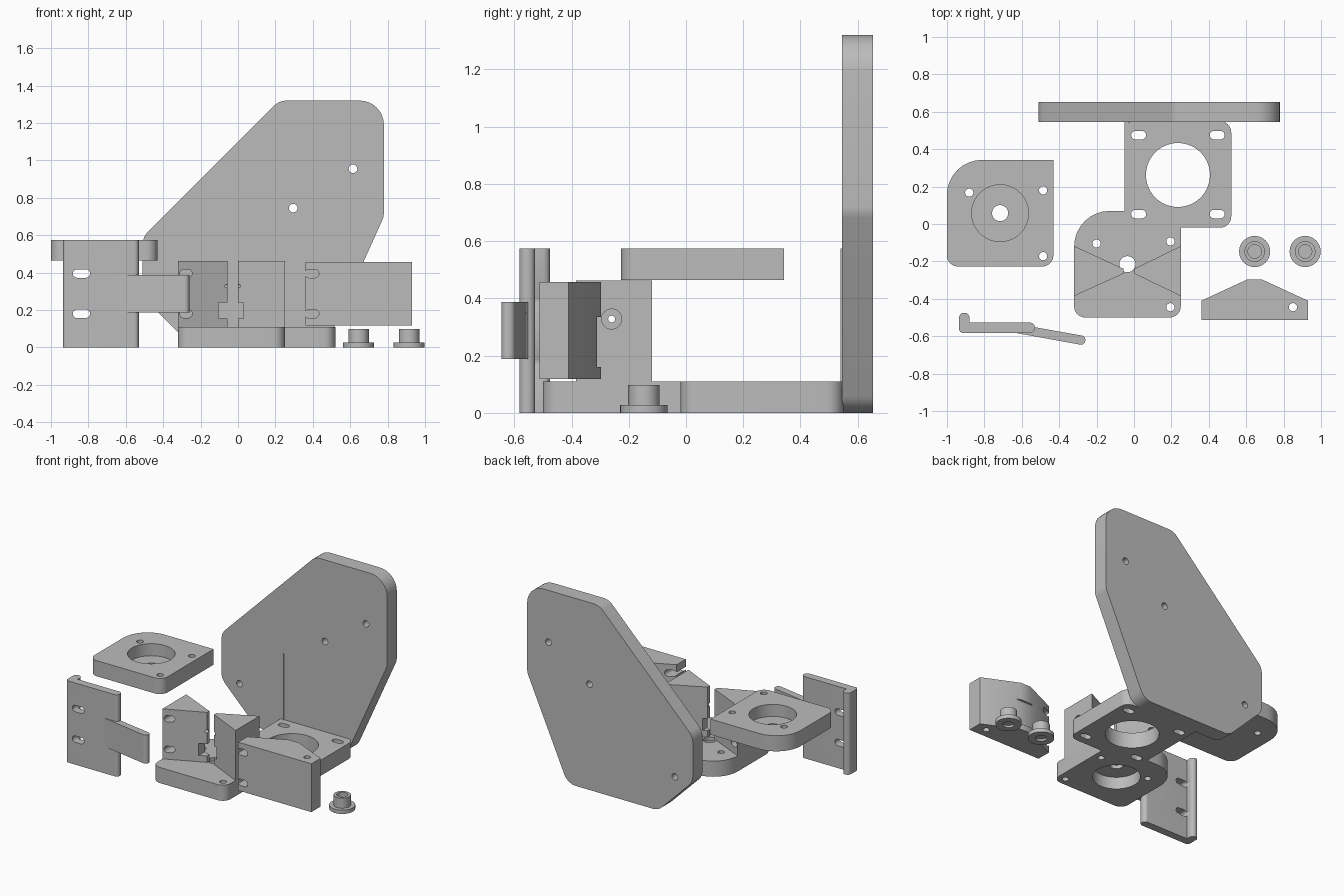
import bpy, bmesh
from math import pi, tan, cos, sin
from mathutils import Vector, Matrix

if "Cube" in bpy.data.objects:
    bpy.data.objects.remove(bpy.data.objects["Cube"])

grey = bpy.data.materials.new("plain_grey")
grey.use_nodes = True
grey.diffuse_color = (0.5, 0.5, 0.5, 1)
grey.node_tree.nodes["Principled BSDF"].inputs["Base Color"].default_value = (0.5, 0.5, 0.5, 1)


def rounded(corners, steps=8):
    """Polygon outline from (u, v, radius) corners."""
    out = []
    for i, c in enumerate(corners):
        p = Vector(c[:2])
        r = c[2] if len(c) > 2 else 0
        if not r:
            out.append(p)
            continue
        a = (Vector(corners[i - 1][:2]) - p).normalized()
        b = (Vector(corners[(i + 1) % len(corners)][:2]) - p).normalized()
        half = a.angle(b) / 2
        centre = p + (a + b).normalized() * r / sin(half)
        start = p + a * r / tan(half) - centre
        end = p + b * r / tan(half) - centre
        turn = start.angle(end)
        for k in range(steps + 1):
            t = turn * k / steps
            out.append(centre + (start * sin(turn - t) + end * sin(t)) / sin(turn))
    return out


def prism(name, outline, lo, hi, axis="z"):
    """Extrude an outline along an axis: z uses (x, y), y uses (x, z), x uses (y, z)."""
    place = {"z": lambda u, v, w: (u, v, w),
             "y": lambda u, v, w: (u, w, v),
             "x": lambda u, v, w: (w, u, v)}[axis]
    bm = bmesh.new()
    low = [bm.verts.new(place(p[0], p[1], lo)) for p in outline]
    high = [bm.verts.new(place(p[0], p[1], hi)) for p in outline]
    bm.faces.new(low)
    bm.faces.new(high)
    n = len(low)
    for i in range(n):
        j = (i + 1) % n
        bm.faces.new((low[i], low[j], high[j], high[i]))
    bmesh.ops.recalc_face_normals(bm, faces=bm.faces)
    mesh = bpy.data.meshes.new(name)
    bm.to_mesh(mesh)
    bm.free()
    mesh.materials.append(grey)
    ob = bpy.data.objects.new(name, mesh)
    bpy.context.collection.objects.link(ob)
    return ob


def rect(u0, v0, u1, v1, r=0):
    return rounded([(u0, v0, r), (u1, v0, r), (u1, v1, r), (u0, v1, r)])


def circle(u, v, r, n=40):
    return [(u + r * cos(2 * pi * k / n), v + r * sin(2 * pi * k / n)) for k in range(n)]


def slot(u, v, length, height=0.045):
    return rect(u - length / 2, v - height / 2, u + length / 2, v + height / 2, height * 0.499)


def combine(ob, other, operation="DIFFERENCE"):
    """Apply a boolean and discard the tool."""
    mod = ob.modifiers.new("boolean", "BOOLEAN")
    mod.operation, mod.solver, mod.object = operation, "EXACT", other
    graph = bpy.context.evaluated_depsgraph_get()
    mesh = bpy.data.meshes.new_from_object(ob.evaluated_get(graph))
    ob.modifiers.clear()
    ob.data = mesh
    bpy.data.objects.remove(other)


def cut(ob, outline, lo, hi, axis="z"):
    combine(ob, prism("cutter", outline, lo, hi, axis))


def mount_plate(name, x, y, z, corner, pocket_up):
    """Square mount with a round pocket, a centre hole and three screw holes."""
    h = 0.285
    ob = prism(name, rounded([(x - h, y - h, 0.06), (x + h, y - h, 0.06),
                              (x + h, y + h, corner), (x - h, y + h, 0.19)]), z, z + 0.11)
    if pocket_up:
        cut(ob, circle(x, y, 0.152), z + 0.025, z + 0.2)
    else:
        cut(ob, circle(x, y, 0.152), z - 0.1, z + 0.085)
    cut(ob, circle(x, y, 0.043), z - 0.1, z + 0.2)
    for dx, dy in ((-0.165, 0.11), (0.23, 0.122), (0.23, -0.23)):
        cut(ob, circle(x + dx, y + dy, 0.022, 20), z - 0.1, z + 0.2)
    return ob


# Tall back plate
back = prism("back_plate", rounded([
    (-0.24, 0, 0.1), (0.465, 0, 0.1), (0.78, 0.7, 0.1), (0.78, 1.32, 0.13),
    (0.22, 1.32, 0.1), (-0.51, 0.59, 0.1), (-0.51, 0.27, 0.1)]), 0.545, 0.653, "y")
for x, z in ((0.615, 0.955), (0.295, 0.745), (-0.37, 0.27)):
    cut(back, circle(x, z, 0.023, 20), 0.4, 0.8, "y")
prism("back_strip", rect(-0.029, 0.1, -0.023, 0.575), 0.54, 0.55, "y")

# Loose mount plate and stepped base
mount_plate("loose_mount", -0.716, 0.058, 0.465, 0, True)
base = mount_plate("base_plate", -0.035, -0.215, 0, 0, False)
frame = prism("frame", rounded([(-0.05, -0.02), (0.52, -0.02, 0.06),
                                (0.52, 0.55, 0.06), (-0.05, 0.55)]), 0, 0.11)
cut(frame, circle(-0.035, -0.215, 0.152), -0.1, 0.085)
cut(frame, circle(0.195, -0.093, 0.022, 20), -0.1, 0.2)
combine(base, frame, "UNION")
cut(base, circle(0.235, 0.262, 0.171, 56), -0.1, 0.2)
for x in (0.025, 0.445):
    for y in (0.053, 0.475):
        cut(base, slot(x, y, 0.08), -0.1, 0.2)

# Pair of upright wedges with their points facing each other
for name, outer, tip in (("left_wedge", 0.25, 0.0), ("right_wedge", -0.32, -0.055)):
    wedge = prism(name, [(outer, -0.385), (outer, -0.118), (tip, -0.24), (tip, -0.265)],
                  0.11, 0.462)
    cut(wedge, rect(-0.105, 0.155, 0.03, 0.24), -0.6, 0, "y")
    cut(wedge, circle(-0.26, 0.328, 0.012, 16), -0.5, 0.5, "x")
    if outer > 0:
        cut(wedge, circle(-0.26, 0.328, 0.035, 24), 0.12, 0.5, "x")
    else:
        for z in (0.18, 0.395):
            cut(wedge, slot(-0.278, z, 0.065), -0.6, 0, "y")

# Hooked clip plate with an angled arm
clip = prism("clip_plate", rounded([
    (-0.935, -0.582, 0.02), (-0.53, -0.582, 0.026), (-0.53, -0.527, 0.026),
    (-0.88, -0.527), (-0.88, -0.475, 0.026), (-0.935, -0.475, 0.026)]), 0, 0.575)
for z in (0.18, 0.395):
    cut(clip, slot(-0.837, z, 0.092), -0.8, -0.4, "y")
prism("clip_arm", rounded([(-0.645, -0.58), (-0.26, -0.65, 0.024),
                           (-0.26, -0.6, 0.024), (-0.54, -0.55)]), 0.188, 0.388)

# Side bracket with a raised back
bracket = prism("side_bracket", [(0.36, -0.512), (0.93, -0.512), (0.93, -0.41),
                                 (0.685, -0.297), (0.605, -0.297), (0.36, -0.41)], 0.118, 0.458)
cut(bracket, circle(0.85, -0.445, 0.022, 20), 0, 0.6)
cut(bracket, rect(0.55, -0.311, 0.75, -0.2), 0.16, 0.335)
for z in (0.18, 0.395):
    cut(bracket, slot(0.395, z, 0.075), -0.7, -0.2, "y")

# Two flanged bushings
for side, x in (("inner", 0.645), ("outer", 0.915)):
    bush = prism(side + "_bushing", circle(x, -0.147, 0.083), 0, 0.027)
    combine(bush, prism("boss", circle(x, -0.147, 0.055), 0.01, 0.098), "UNION")
    cut(bush, circle(x, -0.147, 0.036), 0.04, 0.2)
    cut(bush, circle(x, -0.147, 0.036), -0.1, 0.015)

# Smooth the rounded walls, keep edges crisp
for ob in bpy.context.collection.objects:
    if ob.type == "MESH" and grey.name in ob.data.materials:
        bpy.ops.object.select_all(action="DESELECT")
        ob.select_set(True)
        bpy.context.view_layer.objects.active = ob
        bpy.ops.object.shade_smooth_by_angle(angle=pi / 6)
